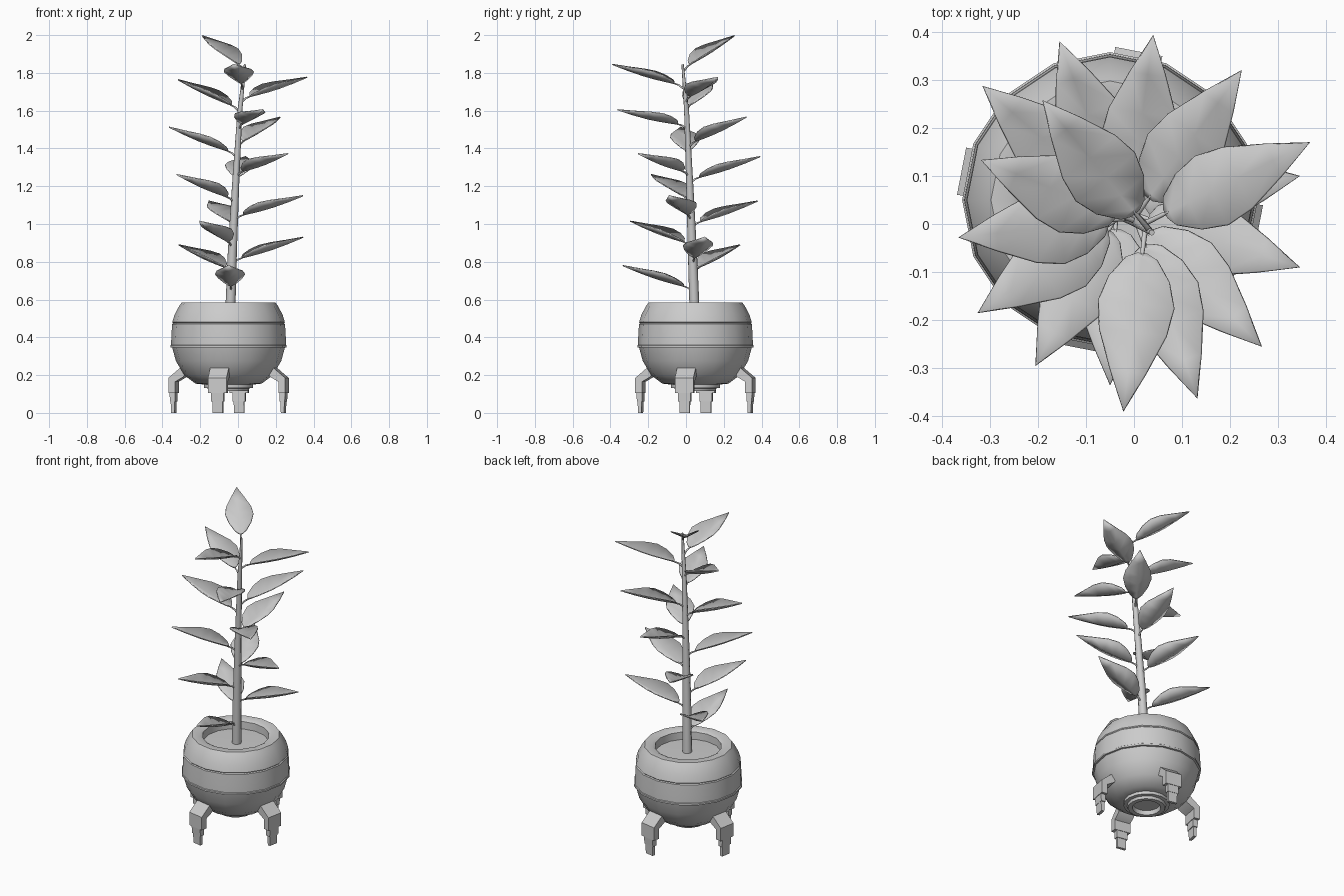
import bpy, bmesh, math
from mathutils import Vector, Matrix

if "Cube" in bpy.data.objects:
    bpy.data.objects.remove(bpy.data.objects["Cube"])

CX, CY = -0.05, 0.05          # pot axis


def finish(name, bm, angle=35):
    bmesh.ops.recalc_face_normals(bm, faces=bm.faces[:])
    me = bpy.data.meshes.new(name)
    bm.to_mesh(me)
    bm.free()
    me.shade_smooth()
    me.set_sharp_from_angle(angle=math.radians(angle))
    ob = bpy.data.objects.new(name, me)
    bpy.context.collection.objects.link(ob)
    return ob


def lathe(name, profile, sides=16):
    bm = bmesh.new()
    vs = [bm.verts.new((r, 0, z)) for r, z in profile]
    edges = [bm.edges.new(p) for p in zip(vs, vs[1:])]
    bmesh.ops.spin(bm, geom=vs + edges, cent=(0, 0, 0), axis=(0, 0, 1),
                   angle=math.tau, steps=sides, use_duplicate=False)
    bmesh.ops.remove_doubles(bm, verts=bm.verts[:], dist=1e-4)
    ob = finish(name, bm)
    ob.location = (CX, CY, 0)
    return ob


def prism(bm, pts, width):
    # extrude an (r, z) outline symmetrically across the leg
    a = [bm.verts.new((r, -width / 2, z)) for r, z in pts]
    b = [bm.verts.new((r, width / 2, z)) for r, z in pts]
    bm.faces.new(a)
    bm.faces.new(b[::-1])
    for i in range(len(pts)):
        j = (i + 1) % len(pts)
        bm.faces.new((a[i], b[i], b[j], a[j]))


def tube(name, points, res=2):
    cu = bpy.data.curves.new(name, 'CURVE')
    cu.dimensions = '3D'
    cu.bevel_depth = 1
    cu.bevel_resolution = res
    cu.use_fill_caps = True
    sp = cu.splines.new('POLY')
    sp.points.add(len(points) - 1)
    for p, (co, r) in zip(sp.points, points):
        p.co = (*co, 1)
        p.radius = r
    ob = bpy.data.objects.new(name, cu)
    bpy.context.collection.objects.link(ob)


# Pot: banded globe with a flange, stepped foot and open rim
lathe("pot", [(0, .14), (.075, .14), (.08, .115), (.105, .115), (.11, .13),
              (.13, .132), (.13, .15), (.175, .155), (.235, .20), (.279, .275),
              (.298, .345), (.308, .347), (.308, .357), (.304, .36),
              (.303, .40), (.299, .47), (.294, .475), (.298, .48),
              (.286, .52), (.262, .565), (.248, .585), (.205, .585),
              (.188, .575), (.185, .50)])
lathe("soil", [(.19, .53), (0, .535)])

# Four bent legs
for k in range(4):
    bm = bmesh.new()
    prism(bm, [(.20, .24), (.25, .24), (.315, .185), (.315, .105),
               (.278, .105), (.278, .165), (.235, .19)], .10)
    prism(bm, [(.281, .105), (.312, .105), (.309, .06), (.281, .06)], .068)
    prism(bm, [(.285, .06), (.307, .06), (.304, 0), (.287, 0)], .055)
    leg = finish(f"leg_{k + 1}", bm)
    leg.location = (CX, CY, 0)
    leg.rotation_euler.z = math.radians(-11 + 90 * k)

# Leaning, tapering stem
STEM = [((-.042, .047, .50), .027), ((-.03, .034, .85), .024),
        ((-.013, .02, 1.2), .019), ((.01, .003, 1.6), .013),
        ((.037, -.018, 1.845), .006)]
tube("stem", STEM)


def on_stem(z):
    for (a, _), (b, _) in zip(STEM, STEM[1:]):
        if z <= b[2]:
            break
    return Vector(a).lerp(Vector(b), (z - a[2]) / (b[2] - a[2]))


# Leaves: tip position and rise from the stem, lowest to highest
LEAVES = [(-.05, -.335, .78, .13), (-.315, .287, .89, .14),
          (.345, .10, .93, .13), (-.205, -.295, 1.015, .13),
          (-.155, .38, 1.122, .13), (.345, -.09, 1.15, .12),
          (-.325, -.185, 1.262, .14), (.04, .393, 1.357, .13),
          (.266, -.255, 1.373, .11), (-.365, -.028, 1.513, .15),
          (.224, .32, 1.566, .15), (.132, -.363, 1.605, .09),
          (-.318, .133, 1.764, .16), (.366, .17, 1.777, .12),
          (-.022, -.39, 1.845, .12), (-.19, .257, 1.997, .18)]
# along, half width
SHAPE = [(0, .012), (.03, .032), (.16, .063), (.32, .079), (.5, .070),
         (.75, .037)]

for n, (x, y, z, rise) in enumerate(LEAVES, 1):
    base, tip = on_stem(z - rise), Vector((x, y, z))
    flat = Vector((tip.x - base.x, tip.y - base.y, 0))
    across = Vector((-flat.y, flat.x, 0)).normalized()

    def midrib(t):
        return base + flat * t + Vector((0, 0, rise * (t + .12 * t * (1 - t))))

    bm = bmesh.new()
    rows = []
    for s, w in SHAPE:
        c = midrib(.14 + .86 * s)
        c.z -= .012 * math.sin(math.pi * s)
        lift = Vector((0, 0, w * .5))        # folded along the midrib
        rows.append([bm.verts.new(p) for p in
                     (c - across * w + lift, c, c + across * w + lift)])
    for a, b in zip(rows, rows[1:]):
        for i in (0, 1):
            bm.faces.new((a[i], a[i + 1], b[i + 1], b[i]))
    end = bm.verts.new(tip)
    for i in (0, 1):
        bm.faces.new((rows[-1][i], rows[-1][i + 1], end))
    leaf = finish(f"leaf_{n}", bm, 60)
    sol = leaf.modifiers.new("thickness", 'SOLIDIFY')
    sol.thickness = .006
    sol.offset = 0

    # short leaf stalk
    tube(f"leaf_stalk_{n}", [(base - Vector((0, 0, .012)), .006),
                             (midrib(.08), .005), (midrib(.16), .004)], 1)
